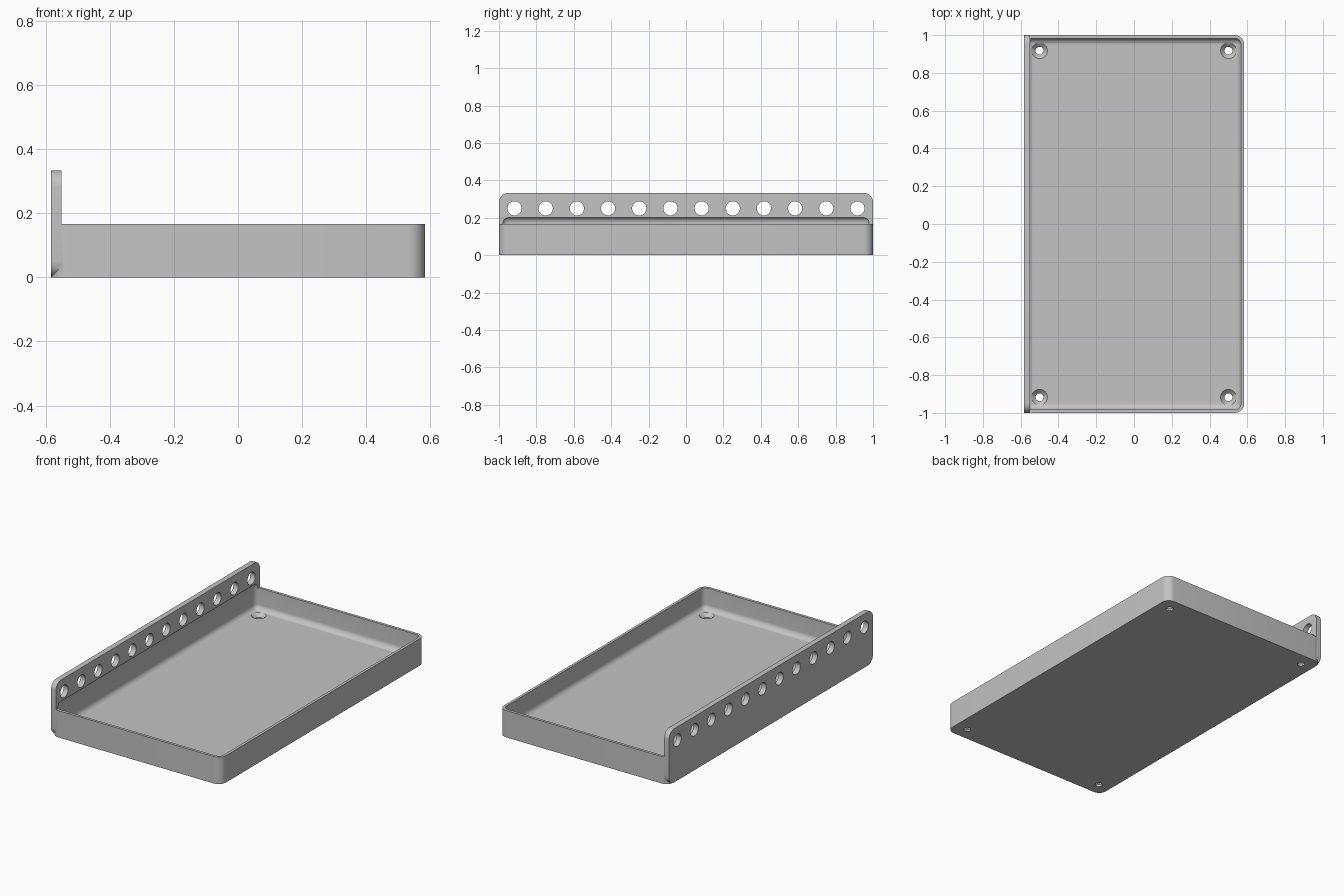
import bpy, bmesh
from mathutils import Matrix, Vector

cube = bpy.data.objects.get("Cube")
if cube:
    bpy.data.objects.remove(cube, do_unlink=True)

grey = bpy.data.materials.new("light grey")
grey.use_nodes = True
grey.diffuse_color = (0.55, 0.55, 0.55, 1)
grey.node_tree.nodes["Principled BSDF"].inputs["Base Color"].default_value = (0.55, 0.55, 0.55, 1)

HALF_X, HALF_Y = 0.583, 1.0
FLOOR, WALL, RIM = 0.033, 0.0167, 0.167
PLATE_IN, PLATE_TOP = -0.55, 0.333


def finish(bm, name):
    mesh = bpy.data.meshes.new(name)
    bm.to_mesh(mesh)
    bm.free()
    mesh.materials.append(grey)
    obj = bpy.data.objects.new(name, mesh)
    bpy.context.collection.objects.link(obj)
    return obj


def rounded_box(name, low, high, radius, axis=None, segments=8):
    """Box with edges along one axis rounded, or all edges when axis is None."""
    low, high = Vector(low), Vector(high)
    bm = bmesh.new()
    bmesh.ops.create_cube(bm, size=1)
    for v in bm.verts:
        v.co = Vector(c * s for c, s in zip(v.co, high - low)) + (low + high) / 2
    edges = [e for e in bm.edges if axis is None
             or abs((e.verts[0].co - e.verts[1].co).normalized()[axis]) > 0.9]
    bmesh.ops.bevel(bm, geom=edges, offset=radius, segments=segments,
                    profile=0.5, affect='EDGES')
    return finish(bm, name)


def add_cone(bm, centre, r_low, r_high, depth, turn=Matrix()):
    bmesh.ops.create_cone(bm, cap_ends=True, segments=32, radius1=r_low, radius2=r_high,
                          depth=depth, matrix=Matrix.Translation(centre) @ turn)


def combine(target, other, operation):
    mod = target.modifiers.new(operation, 'BOOLEAN')
    mod.operation, mod.solver, mod.object = operation, 'EXACT', other
    bpy.context.view_layer.objects.active = target
    bpy.ops.object.modifier_apply(modifier=mod.name)
    bpy.data.objects.remove(other, do_unlink=True)


# Tray body joined with the upright side plate
tray = rounded_box("tray_with_side_plate", (-HALF_X, -HALF_Y, 0), (HALF_X, HALF_Y, RIM), 0.05, axis=2)
plate = rounded_box("side_plate", (-HALF_X, -HALF_Y, 0), (PLATE_IN, HALF_Y, PLATE_TOP), 0.05, axis=0)
combine(tray, plate, 'UNION')

# Hollow with filleted edges, biting slightly into the plate
cavity = rounded_box("cavity_cutter", (WALL - HALF_X, WALL - HALF_Y, FLOOR),
                     (HALF_X - WALL, HALF_Y - WALL, 0.205), 0.033)
combine(tray, cavity, 'DIFFERENCE')

# Row of holes through the plate
bm = bmesh.new()
for i in range(12):
    add_cone(bm, (-0.566, (i - 5.5) / 6, 0.25), 0.038, 0.038, 0.1, Matrix.Rotation(1.5707963, 4, 'Y'))
combine(tray, finish(bm, "plate_hole_cutter"), 'DIFFERENCE')

# Screw holes in the floor corners, with countersinks
drill, sink = bmesh.new(), bmesh.new()
for x in (-0.5, 0.5):
    for y in (-0.917, 0.917):
        add_cone(drill, (x, y, 0), 0.021, 0.021, 0.2)
        add_cone(sink, (x, y, FLOOR), 0.021, 0.063, 0.042)
combine(tray, finish(drill, "screw_hole_cutter"), 'DIFFERENCE')
combine(tray, finish(sink, "countersink_cutter"), 'DIFFERENCE')

# Smooth curves, crisp edges
bpy.ops.object.select_all(action='DESELECT')
tray.select_set(True)
bpy.context.view_layer.objects.active = tray
bpy.ops.object.shade_smooth_by_angle(angle=0.5)
